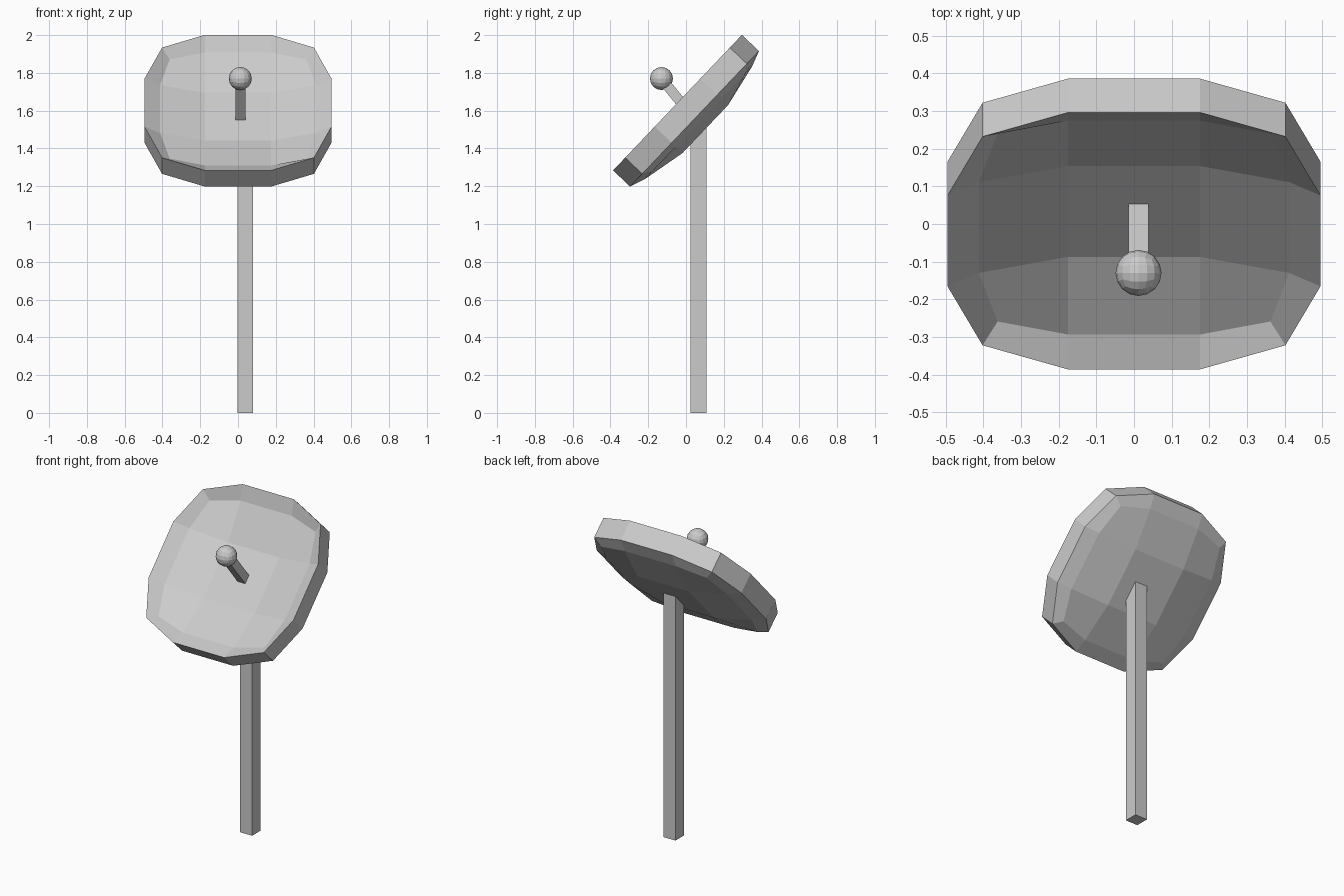
import bpy, bmesh, math
from mathutils import Vector, Matrix

if "Cube" in bpy.data.objects:
    bpy.data.objects.remove(bpy.data.objects["Cube"])

# Dish frame: centre of the open face, slope direction, direction to the back
CENTRE = Vector((0, -0.045, 1.6425))
SLOPE = Vector((0, 0.689, 0.725))
BACK = Vector((0, 0.725, -0.689))


def finish(bm, name):
    bmesh.ops.recalc_face_normals(bm, faces=bm.faces)
    mesh = bpy.data.meshes.new(name)
    bm.to_mesh(mesh)
    bm.free()
    obj = bpy.data.objects.new(name, mesh)
    bpy.context.collection.objects.link(obj)
    return obj


def dish_point(u, v, depth):
    return CENTRE + Vector((u, 0, 0)) + SLOPE * v + BACK * depth


def bar(name, start, end, width):
    start, end = Vector(start), Vector(end)
    axis = end - start
    side = Vector((1, 0, 0))
    other = axis.normalized().cross(side)
    rot = Matrix((side, other, axis.normalized())).transposed().to_4x4()
    bm = bmesh.new()
    bmesh.ops.create_cube(bm, size=1, matrix=Matrix.Translation((start + end) / 2) @ rot
                          @ Matrix.Diagonal((width, width, axis.length, 1)))
    return finish(bm, name)


# Dish: each shell is a 4x4 rounded grid plus a 12-sided rim; the rims are joined
bm = bmesh.new()
signs = [-3, -1, 1, 3]
border = ([(i, 0) for i in range(3)] + [(3, j) for j in range(3)]
          + [(i, 3) for i in range(3, 0, -1)] + [(0, j) for j in range(3, 0, -1)])


def place(i, j, corner, edge):
    a, b = signs[i], signs[j]
    both = abs(a) == 3 and abs(b) == 3
    size = lambda s: (corner if both else edge) if abs(s) == 3 else 0.175
    return math.copysign(size(a), a), math.copysign(size(b), b)


rims = []
for d_mid, d_ring, d_rim in ((0.108, 0.049, 0.0), (0.203, 0.154, 0.124)):
    grid = {}
    for i in range(4):
        for j in range(4):
            depth = d_mid if i in (1, 2) and j in (1, 2) else d_ring
            grid[i, j] = bm.verts.new(dish_point(*place(i, j, 0.362, 0.412), depth))
    for i in range(3):
        for j in range(3):
            bm.faces.new((grid[i, j], grid[i + 1, j], grid[i + 1, j + 1], grid[i, j + 1]))
    rim = [bm.verts.new(dish_point(*place(i, j, 0.402, 0.495), d_rim)) for i, j in border]
    for k in range(12):
        n = (k + 1) % 12
        bm.faces.new((grid[border[k]], rim[k], rim[n], grid[border[n]]))
    rims.append(rim)
for k in range(12):
    n = (k + 1) % 12
    bm.faces.new((rims[0][k], rims[1][k], rims[1][n], rims[0][n]))
finish(bm, "dish")

# Square post, ending inside the dish shell
bar("post", (0.038, 0.066, 0), (0.038, 0.066, 1.53), 0.083)

# Receiver arm and ball
bar("receiver_arm", (0.012, -0.13, 1.77), (0.012, 0.05, 1.55), 0.053)
bm = bmesh.new()
bmesh.ops.create_cube(bm, size=2)
bmesh.ops.subdivide_edges(bm, edges=bm.edges[:], cuts=3, use_grid_fill=True)
for v in bm.verts:
    # even out the cube grid before rounding it to a sphere
    p = Vector([math.tan(c * math.pi / 4) for c in v.co])
    v.co = Vector((0.012, -0.13, 1.77)) + p.normalized() * 0.061
finish(bm, "receiver_ball")
